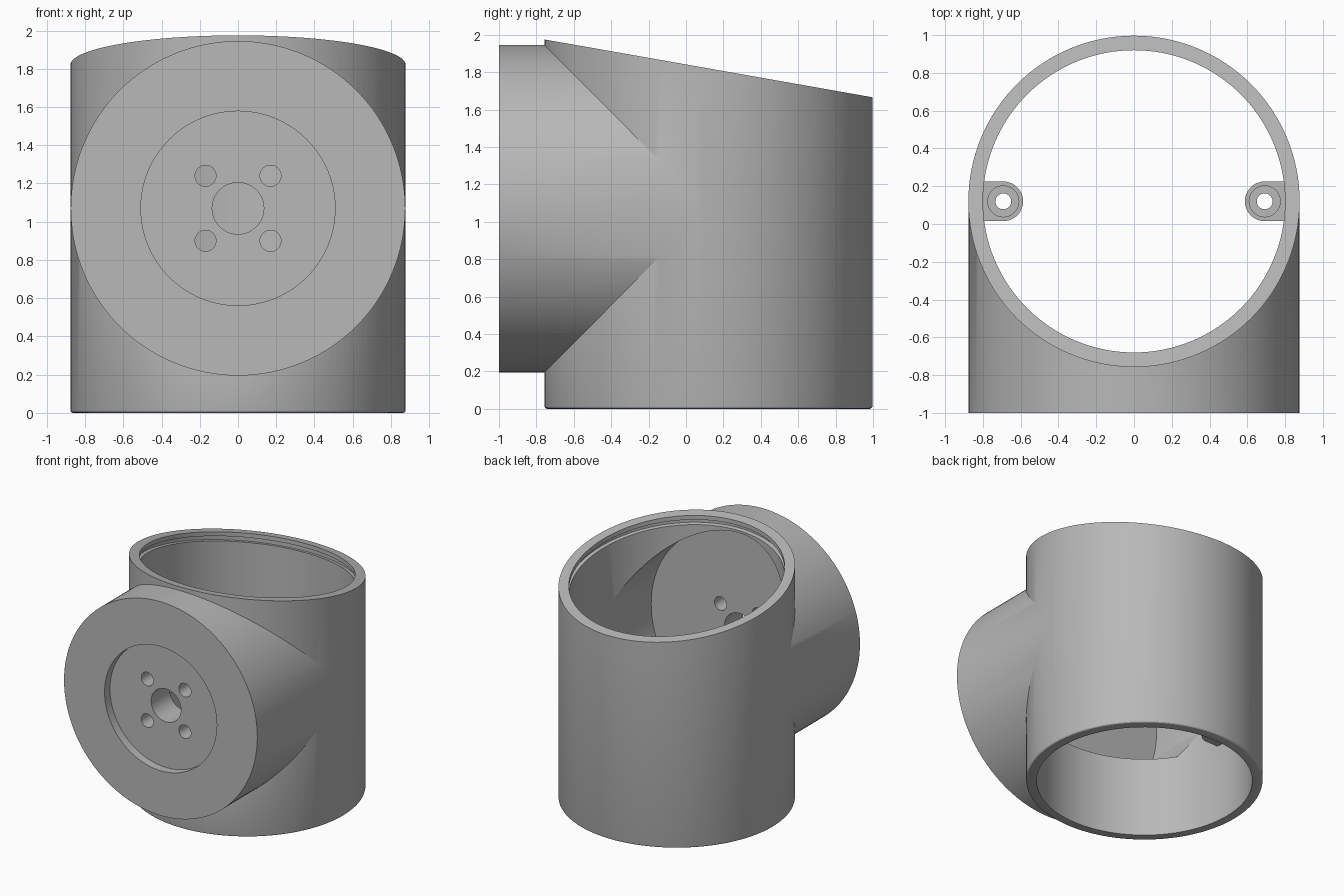
import bpy
import bmesh
import math
from mathutils import Matrix

cube = bpy.data.objects.get("Cube")
if cube:
    bpy.data.objects.remove(cube, do_unlink=True)

grey = bpy.data.materials.new("plain_grey")
grey.use_nodes = True
colour = (0.48, 0.48, 0.48, 1)
grey.diffuse_color = colour
grey.node_tree.nodes["Principled BSDF"].inputs["Base Color"].default_value = colour

AXIS_Y = 0.12      # centre of the upright tube
PORT_Z = 1.07      # height of the side port axis
OUTER, INNER = 0.877, 0.80
SLOPE = math.tan(math.radians(10))
TOP = 1.82         # rim height on the tube axis


def make_object(name, bm):
    bmesh.ops.recalc_face_normals(bm, faces=bm.faces)
    mesh = bpy.data.meshes.new(name)
    bm.to_mesh(mesh)
    bm.free()
    mesh.materials.append(grey)
    obj = bpy.data.objects.new(name, mesh)
    bpy.context.collection.objects.link(obj)
    return obj


def upright(name, r, z0, z1, x=0, y=AXIS_Y, seg=128, slant0=False, slant1=False):
    """Upright cylinder whose ends may follow the slanted rim."""
    bm = bmesh.new()
    bmesh.ops.create_cone(bm, cap_ends=True, segments=seg, radius1=r, radius2=r, depth=2)
    for v in bm.verts:
        low = v.co.z < 0
        tilt = slant0 if low else slant1
        v.co.z = (z0 if low else z1) - (v.co.y * SLOPE if tilt else 0)
        v.co.x += x
        v.co.y += y
    return make_object(name, bm)


def along_y(name, r, y0, y1, x=0, z=PORT_Z, seg=128):
    bm = bmesh.new()
    place = Matrix.Translation((x, (y0 + y1) / 2, z)) @ Matrix.Rotation(math.pi / 2, 4, "X")
    bmesh.ops.create_cone(bm, cap_ends=True, segments=seg, radius1=r, radius2=r,
                          depth=y1 - y0, matrix=place)
    return make_object(name, bm)


def box(name, lo, hi):
    bm = bmesh.new()
    bmesh.ops.create_cube(bm, size=1)
    for v in bm.verts:
        v.co = [(a + b) / 2 + c * (b - a) for a, b, c in zip(lo, hi, v.co)]
    return make_object(name, bm)


def combine(target, other, operation):
    mod = target.modifiers.new("cut", "BOOLEAN")
    mod.operation = operation
    mod.solver = "EXACT"
    mod.object = other
    bpy.context.view_layer.objects.active = target
    bpy.ops.object.modifier_apply(modifier=mod.name)
    bpy.data.objects.remove(other, do_unlink=True)


def smooth(obj):
    bpy.ops.object.select_all(action="DESELECT")
    obj.select_set(True)
    bpy.context.view_layer.objects.active = obj
    bpy.ops.object.shade_smooth_by_angle(angle=math.radians(25))


# Upright tube with a slanted rim and a softened bottom edge
body = upright("pipe_body", OUTER, 0, TOP, slant1=True)
bm = bmesh.new()
bm.from_mesh(body.data)
bottom = [e for e in bm.edges if all(v.co.z < 0.01 for v in e.verts)]
bmesh.ops.bevel(bm, geom=bottom, offset=0.015, segments=3, profile=0.5, affect="EDGES")
bm.to_mesh(body.data)
bm.free()

# Side port, then the main bore
combine(body, along_y("port", OUTER - 0.002, -1, 0.1), "UNION")
combine(body, upright("bore", INNER, -0.5, 2.5), "DIFFERENCE")

# Port chamber with a flat floor
chamber = along_y("chamber", INNER - 0.002, -0.69, 0.1)
combine(chamber, box("floor", (-1, -1, 0), (1, 1, 0.65)), "DIFFERENCE")
combine(body, chamber, "DIFFERENCE")

# Seal groove just under the rim
combine(body, upright("groove", 0.832, TOP - 0.075, TOP - 0.035,
                      slant0=True, slant1=True), "DIFFERENCE")

# Recess and holes in the port face
combine(body, along_y("recess", 0.508, -1.2, -0.93), "DIFFERENCE")
combine(body, along_y("centre_hole", 0.135, -1.2, -0.5, seg=64), "DIFFERENCE")
for sx in (-1, 1):
    for sz in (-1, 1):
        combine(body, along_y("screw_hole", 0.055, -1.2, -0.5, sx * 0.17,
                              PORT_Z + sz * 0.17, 32), "DIFFERENCE")
smooth(body)

# Mounting ears inside the tube
for side, sx in (("left", 1), ("right", -1)):
    x = sx * 0.692
    ear = upright(side + "_mounting_ear", 0.105, 0.64, 0.84, x=x, seg=48)
    xs = sorted((x, sx * 0.83))
    combine(ear, box("root", (xs[0], AXIS_Y - 0.105, 0.64),
                     (xs[1], AXIS_Y + 0.105, 0.84)), "UNION")
    combine(ear, upright("counterbore", 0.082, 0.78, 1, x=x, seg=48), "DIFFERENCE")
    combine(ear, upright("hole", 0.042, 0.5, 1, x=x, seg=32), "DIFFERENCE")
    smooth(ear)
